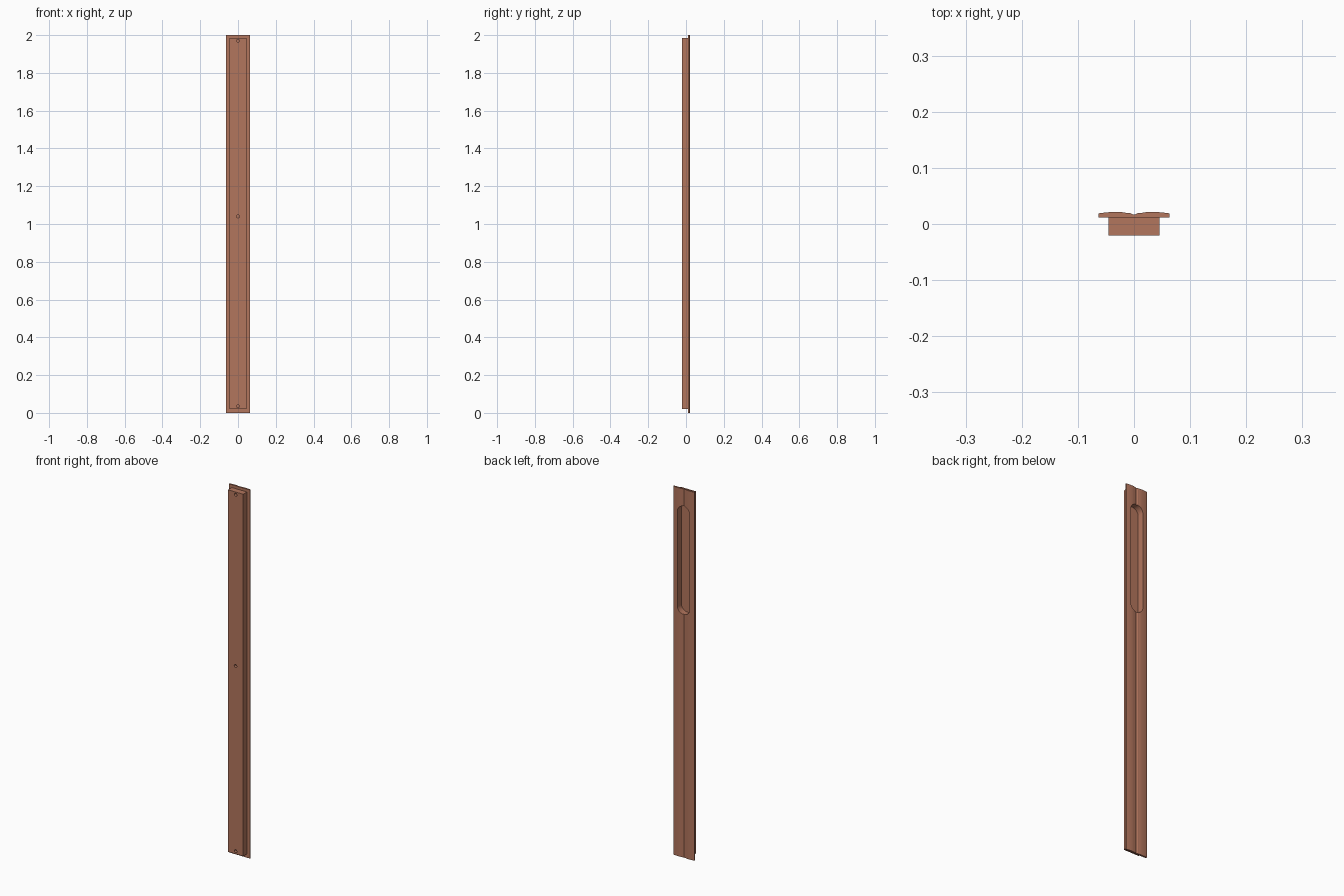
import bpy, bmesh, math

if "Cube" in bpy.data.objects:
    bpy.data.objects.remove(bpy.data.objects["Cube"])


def extrude_profile(name, points, direction):
    """Closed prism from a planar outline swept along a direction."""
    bm = bmesh.new()
    face = bm.faces.new([bm.verts.new(p) for p in points])
    moved = bmesh.ops.extrude_face_region(bm, geom=[face])
    verts = [v for v in moved["geom"] if isinstance(v, bmesh.types.BMVert)]
    bmesh.ops.translate(bm, verts=verts, vec=direction)
    bmesh.ops.recalc_face_normals(bm, faces=bm.faces[:])
    mesh = bpy.data.meshes.new(name)
    bm.to_mesh(mesh)
    bm.free()
    obj = bpy.data.objects.new(name, mesh)
    bpy.context.collection.objects.link(obj)
    return obj


def combine(target, other, operation):
    """Apply a boolean and discard the helper."""
    bpy.context.view_layer.objects.active = target
    mod = target.modifiers.new("boolean", "BOOLEAN")
    mod.operation = operation
    mod.solver = "EXACT"
    mod.object = other
    bpy.ops.object.modifier_apply(modifier=mod.name)
    bpy.data.objects.remove(other, do_unlink=True)


def slot_outline(y, z_low, z_high, r, steps):
    """Pill outline in the xz plane; z_low == z_high gives a circle."""
    pts = []
    for start, zc in ((0, z_high), (math.pi, z_low)):
        for i in range(steps + (z_high > z_low)):
            a = start + math.pi * i / steps
            pts.append((r * math.cos(a), y, zc + r * math.sin(a)))
    return pts


# Cover plate: two shallow convex lobes with a groove down the middle
half = [(0.0, 0.0165), (0.003, 0.0175), (0.007, 0.0195)]
for i in range(11):
    x = 0.012 + 0.051 * i / 10
    drop = 0.004 if x < 0.03 else 0.0032
    span = 0.023 if x < 0.03 else 0.033
    half.append((x, 0.0215 - drop * 0.8 * ((x - 0.03) / span) ** 2))
half.append((0.0635, 0.0115))
outline = half + [(-x, y) for x, y in reversed(half[1:])]
panel = extrude_profile("handle_plate", [(x, y, 0) for x, y in outline], (0, 0, 2))

# Front block, set in from the plate on all sides
w, y0, y1 = 0.0455, -0.0208, 0.0135
block = extrude_profile(
    "block", [(-w, y0, 0.02), (w, y0, 0.02), (w, y1, 0.02), (-w, y1, 0.02)],
    (0, 0, 1.965))
combine(panel, block, "UNION")

# Finger pocket in the back
r = 0.037
pocket = extrude_profile(
    "pocket_cutter", slot_outline(0.03, 1.32 + r, 1.907 - r, r, 20), (0, -0.043, 0))
combine(panel, pocket, "DIFFERENCE")

# Screw holes in the front
for z in (0.035, 1.04, 1.97):
    hole = extrude_profile("hole_cutter", slot_outline(-0.03, z, z, 0.008, 10), (0, 0.026 if z != 1.04 else 0.024, 0))
    combine(panel, hole, "DIFFERENCE")

# Reddish brown finish
mat = bpy.data.materials.new("brown_finish")
mat.diffuse_color = (0.45, 0.18, 0.11, 1)
mat.use_nodes = True
mat.node_tree.nodes["Principled BSDF"].inputs["Base Color"].default_value = mat.diffuse_color
panel.data.materials.clear()
panel.data.materials.append(mat)
bpy.ops.object.select_all(action="DESELECT")
panel.select_set(True)
bpy.context.view_layer.objects.active = panel
bpy.ops.object.shade_smooth_by_angle(angle=math.radians(25))
